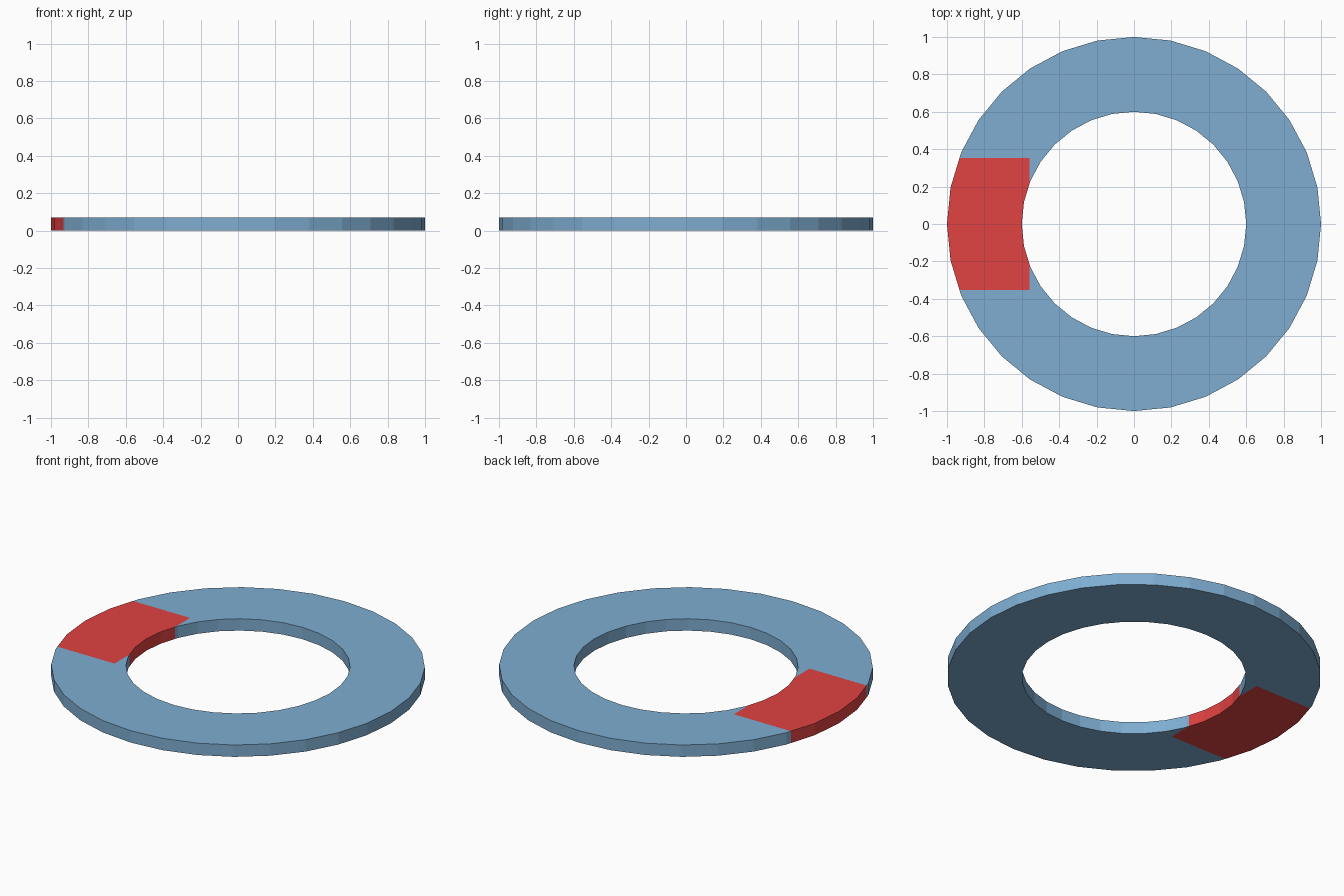
import bpy, bmesh, math
from mathutils import Vector

if "Cube" in bpy.data.objects:
    bpy.data.objects.remove(bpy.data.objects["Cube"])

SIDES, OUTER, INNER, HEIGHT = 32, 1.0, 0.6, 0.07
PATCH_X, PATCH_Y = -0.56, 0.353


def material(name, color):
    mat = bpy.data.materials.new(name)
    mat.diffuse_color = (*color, 1.0)
    mat.use_nodes = True
    mat.node_tree.nodes["Principled BSDF"].inputs["Base Color"].default_value = mat.diffuse_color
    return mat


# Flat ring: a rectangular section swept round in 32 steps
bm = bmesh.new()
section = [(INNER, 0), (OUTER, 0), (OUTER, HEIGHT), (INNER, HEIGHT)]
loops = []
for i in range(SIDES):
    a = 2 * math.pi * i / SIDES
    loops.append([bm.verts.new((r * math.cos(a), r * math.sin(a), z)) for r, z in section])
for i in range(SIDES):
    here, after = loops[i], loops[(i + 1) % SIDES]
    for j in range(4):
        k = (j + 1) % 4
        bm.faces.new((here[j], here[k], after[k], after[j]))


# Cut only the faces on the left side, around the red patch
def cut(point, normal, keep):
    faces = [f for f in bm.faces if keep(f.calc_center_median())]
    edges = {e for f in faces for e in f.edges}
    verts = {v for f in faces for v in f.verts}
    bmesh.ops.bisect_plane(bm, geom=faces + list(edges) + list(verts), dist=1e-5,
                           plane_co=Vector(point), plane_no=Vector(normal))


for side in (-1, 1):
    cut((0, side * PATCH_Y, 0), (0, 1, 0), lambda c: c.x < -0.3)
cut((PATCH_X, 0, 0), (1, 0, 0), lambda c: c.x < 0 and abs(c.y) < PATCH_Y)

# Red patch goes through the full thickness
for f in bm.faces:
    c = f.calc_center_median()
    f.material_index = int(c.x < PATCH_X and abs(c.y) < PATCH_Y)
bmesh.ops.recalc_face_normals(bm, faces=bm.faces[:])

mesh = bpy.data.meshes.new("ring")
bm.to_mesh(mesh)
bm.free()
mesh.materials.append(material("blue", (0.21, 0.42, 0.64)))
mesh.materials.append(material("red", (0.75, 0.054, 0.054)))
bpy.context.collection.objects.link(bpy.data.objects.new("ring", mesh))
